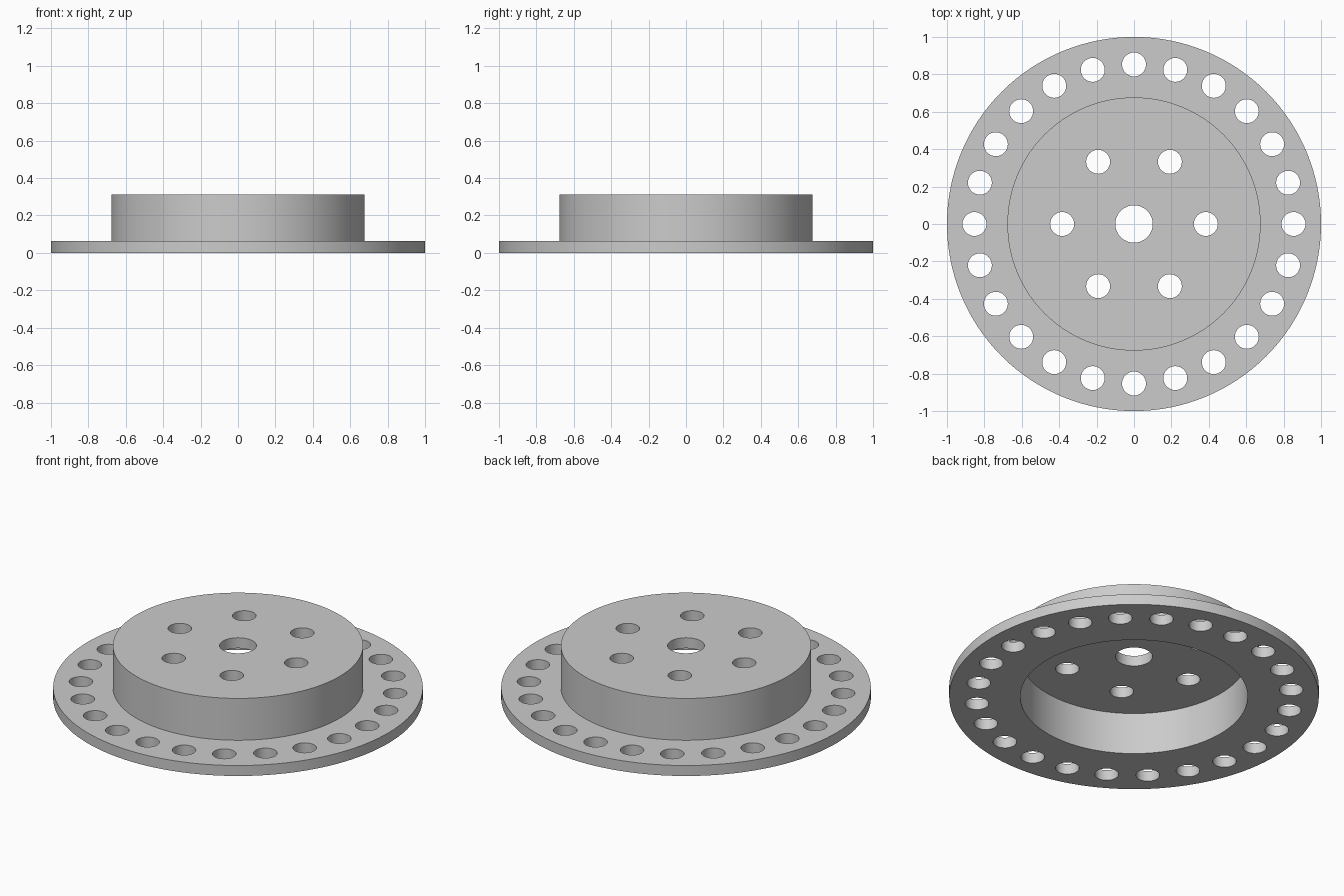
import bpy, bmesh
from math import cos, sin, tau, radians
from mathutils import Matrix, Vector

if "Cube" in bpy.data.objects:
    bpy.data.objects.remove(bpy.data.objects["Cube"])

grey = bpy.data.materials.new("plain grey")
grey.use_nodes = True
colour = (0.6, 0.6, 0.6, 1)
grey.diffuse_color = colour
grey.node_tree.nodes["Principled BSDF"].inputs["Base Color"].default_value = colour

FLANGE_R, HUB_R, CAVITY_R = 1.0, 0.677, 0.615
FLANGE_TOP, CEILING, HUB_TOP = 0.0625, 0.25, 0.3125
HOLE_R, BORE_R = 0.064, 0.1
SEGMENTS = 128


def make_object(name, bm):
    mesh = bpy.data.meshes.new(name)
    bm.to_mesh(mesh)
    bm.free()
    mesh.materials.append(grey)
    obj = bpy.data.objects.new(name, mesh)
    bpy.context.collection.objects.link(obj)
    return obj


def lathe(name, profile):
    """Spin an (r, z) profile that starts and ends on the axis."""
    bm = bmesh.new()
    rings = []
    for r, z in profile:
        rings.append([bm.verts.new((r * cos(tau * i / SEGMENTS), r * sin(tau * i / SEGMENTS), z))
                      for i in range(SEGMENTS)])
    for low, high in zip(rings, rings[1:]):
        for i in range(SEGMENTS):
            j = (i + 1) % SEGMENTS
            bm.faces.new((low[i], low[j], high[j], high[i]))
    bm.faces.new(rings[0])
    bm.faces.new(rings[-1])
    bmesh.ops.recalc_face_normals(bm, faces=bm.faces)
    return make_object(name, bm)


def add_drill(bm, x, y, radius, z0, z1, sides=32):
    bmesh.ops.create_cone(bm, cap_ends=True, segments=sides, radius1=radius, radius2=radius,
                          depth=z1 - z0, matrix=Matrix.Translation(Vector((x, y, (z0 + z1) / 2))))


def add_drill_circle(bm, count, circle_r, z0, z1):
    for i in range(count):
        a = tau * i / count
        add_drill(bm, circle_r * cos(a), circle_r * sin(a), HOLE_R, z0, z1)


# Flange, hollow hub and its roof as one turned part
hub = lathe("flanged_hub", [
    (CAVITY_R, CEILING), (CAVITY_R, 0), (FLANGE_R, 0), (FLANGE_R, FLANGE_TOP),
    (HUB_R, FLANGE_TOP), (HUB_R, HUB_TOP)])

# Drills for the rim holes, bolt holes and centre bore
drills = bmesh.new()
add_drill_circle(drills, 24, 0.853, -0.1, 0.15)
add_drill_circle(drills, 6, 0.384, 0.2, 0.4)
add_drill(drills, 0, 0, BORE_R, 0.2, 0.4, 48)
cutter = make_object("hole_cutter", drills)
cutter.hide_render = True

cut = hub.modifiers.new("holes", "BOOLEAN")
cut.operation = "DIFFERENCE"
cut.solver = "EXACT"
cut.object = cutter

bpy.ops.object.select_all(action="DESELECT")
hub.select_set(True)
bpy.context.view_layer.objects.active = hub
bpy.ops.object.modifier_apply(modifier=cut.name)
bpy.data.objects.remove(cutter)

# Smooth walls with crisp rims
bpy.ops.object.shade_smooth_by_angle(angle=radians(30))
